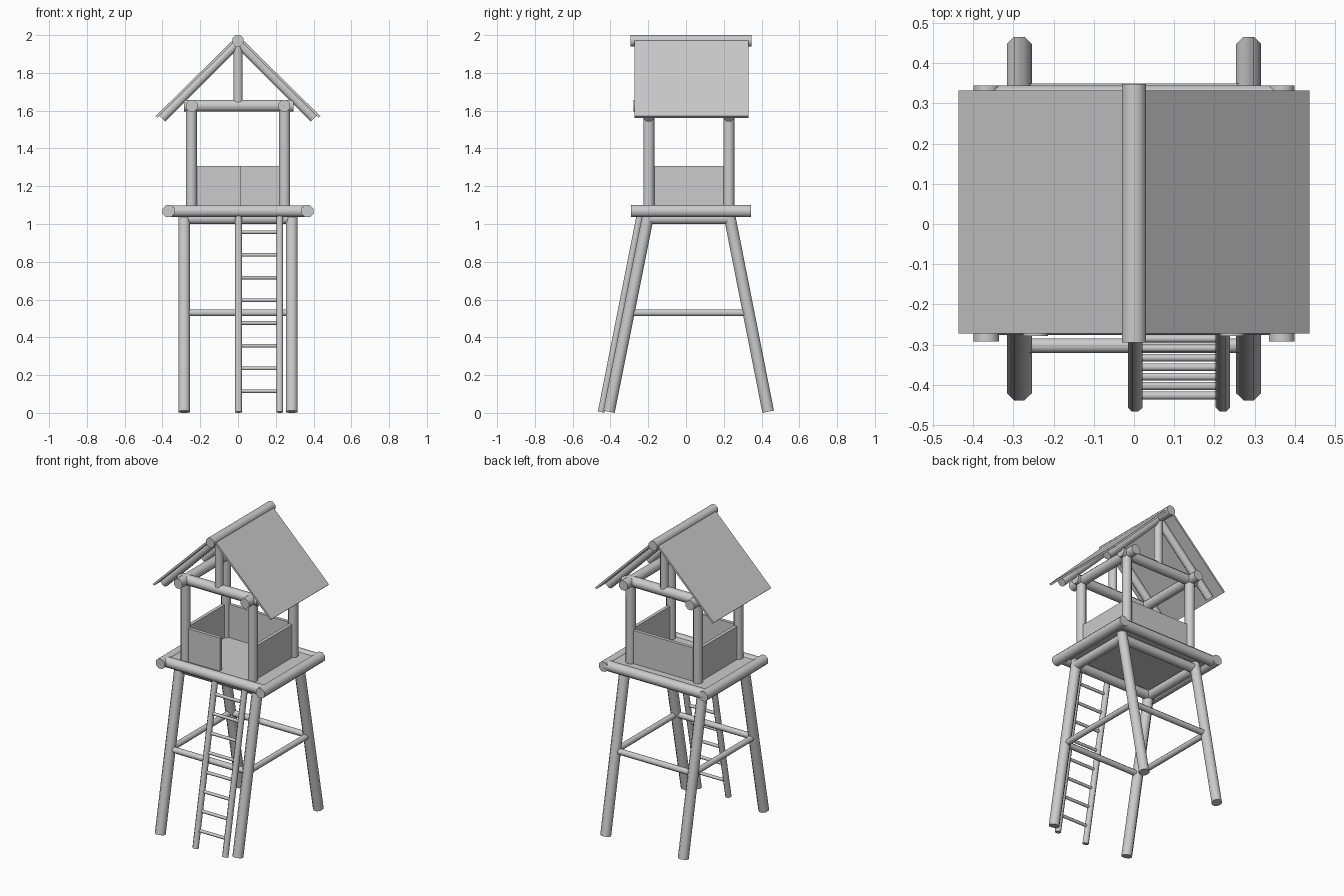
import bpy, bmesh, math
from mathutils import Vector, Matrix

if "Cube" in bpy.data.objects:
    bpy.data.objects.remove(bpy.data.objects["Cube"])


def finish(name, bm, smooth=True):
    mesh = bpy.data.meshes.new(name)
    bm.to_mesh(mesh)
    bm.free()
    ob = bpy.data.objects.new(name, mesh)
    bpy.context.collection.objects.link(ob)
    if smooth:
        bpy.ops.object.select_all(action='DESELECT')
        ob.select_set(True)
        bpy.context.view_layer.objects.active = ob
        bpy.ops.object.shade_smooth_by_angle(angle=math.radians(50))
    return ob


def log(name, p, q, r):
    """Eight-sided pole from p to q; r is measured to the flats."""
    p, q = Vector(p), Vector(q)
    d = q - p
    m = (Matrix.Translation((p + q) / 2) @ d.to_track_quat('Z', 'Y').to_matrix().to_4x4()
         @ Matrix.Rotation(math.pi / 8, 4, 'Z'))
    bm = bmesh.new()
    rv = r / math.cos(math.pi / 8)
    bmesh.ops.create_cone(bm, cap_ends=True, segments=8, radius1=rv, radius2=rv,
                          depth=d.length, matrix=m)
    return finish(name, bm)


def box(name, lo, hi):
    lo, hi = Vector(lo), Vector(hi)
    bm = bmesh.new()
    bmesh.ops.create_cube(bm, size=1, matrix=Matrix.Translation((lo + hi) / 2)
                          @ Matrix.Diagonal((*(hi - lo), 1)))
    return finish(name, bm, False)


FRONT, BACK = -0.197, 0.227      # post lines
ends = (("front", FRONT, -0.408), ("back", BACK, 0.435))
sides = (("left", -1), ("right", 1))

# Splayed legs and upright posts
for e, y, foot in ends:
    for s, k in sides:
        log(f"{e}_{s}_leg", (k * 0.285, foot, 0.006), (k * 0.285, y, 1.06), 0.031)
        log(f"{e}_{s}_post", (k * 0.247, y, 1.06), (k * 0.247, y, 1.63), 0.029)

# Leg braces and under-floor beams
for e, y, foot in ends:
    mid = foot + (y - foot) * 0.5
    log(f"{e}_brace", (-0.285, mid, 0.53), (0.285, mid, 0.53), 0.018)
    log(f"{e}_floor_beam", (-0.29, y, 1.028), (0.29, y, 1.028), 0.029)
for s, k in sides:
    log(f"{s}_brace", (k * 0.285, -0.303, 0.53), (k * 0.285, 0.331, 0.53), 0.018)
    log(f"{s}_floor_beam", (k * 0.285, FRONT, 1.028), (k * 0.285, BACK, 1.028), 0.029)

# Platform floor with log edging
box("platform_floor", (-0.365, -0.25, 1.06), (0.365, 0.315, 1.088))
for s, k in sides:
    log(f"{s}_platform_edge", (k * 0.367, -0.292, 1.068), (k * 0.367, 0.344, 1.068), 0.032)
log("front_platform_edge", (-0.365, -0.245, 1.068), (0.365, -0.245, 1.068), 0.031)
log("back_platform_edge", (-0.365, 0.313, 1.068), (0.365, 0.313, 1.068), 0.031)

# Low walls, with the entrance at the front right
T = 0.011
box("front_wall", (-0.247, FRONT - T, 1.08), (0.012, FRONT + T, 1.308))
box("back_wall", (-0.247, BACK - T, 1.08), (0.247, BACK + T, 1.308))
for s, k in sides:
    x = k * 0.247
    box(f"{s}_wall", (x - T, FRONT, 1.08), (x + T, BACK, 1.308))

# Top frame
for e, y, foot in ends:
    log(f"{e}_top_beam", (-0.287, y, 1.626), (0.295, y, 1.626), 0.031)
for s, k in sides:
    log(f"{s}_top_beam", (k * 0.245, -0.279, 1.626), (k * 0.245, 0.31, 1.626), 0.031)

# Roof frame: king posts, rafters, ridge
for e, y, foot in ends:
    log(f"{e}_king_post", (0, y, 1.63), (0, y, 1.96), 0.025)
    for s, k in sides:
        log(f"{e}_{s}_rafter", (0, y, 1.962), (k * 0.402, y, 1.56), 0.025)
log("ridge_beam", (0, -0.294, 1.97), (0, 0.348, 1.97), 0.03)

# Thin sloping roof panels
for s, k in sides:
    bm = bmesh.new()
    prof = [(0, 2.0), (0.436, 1.571), (0.427, 1.562), (0, 1.982)]
    f = bm.faces.new([bm.verts.new((k * x, -0.272, z)) for x, z in prof])
    new = bmesh.ops.extrude_face_region(bm, geom=[f])["geom"]
    bmesh.ops.translate(bm, vec=(0, 0.604, 0),
                        verts=[v for v in new if isinstance(v, bmesh.types.BMVert)])
    bmesh.ops.recalc_face_normals(bm, faces=bm.faces)
    finish(f"{s}_roof_panel", bm, False)

# Ladder
LOW, HIGH = Vector((0, -0.449, 0.004)), Vector((0, -0.243, 1.05))
for s, x in (("left", 0.003), ("right", 0.221)):
    log(f"{s}_ladder_rail", LOW + Vector((x, 0, 0)), HIGH + Vector((x, 0, 0)), 0.018)
for i in range(8):
    z = 0.115 + i * 0.1203
    p = LOW.lerp(HIGH, z / 1.05)
    log(f"ladder_rung_{i + 1}", (0.003, p.y, z), (0.221, p.y, z), 0.0095)
